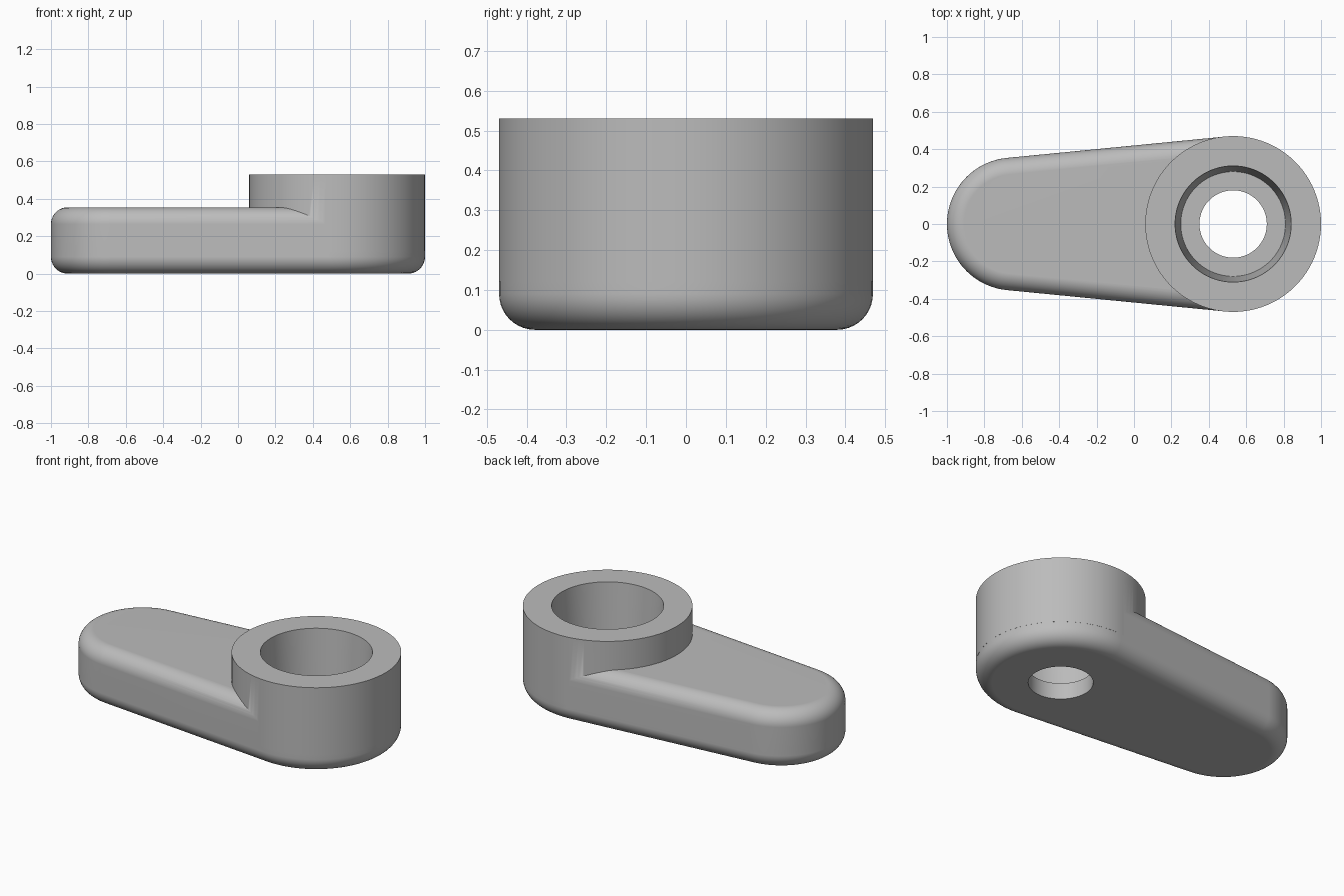
import bpy, bmesh, math

cube = bpy.data.objects.get("Cube")
if cube:
    bpy.data.objects.remove(cube)

SEG = 96
BIG_X, BIG_R = 0.53, 0.47
TIP_X, TIP_R = -0.645, 0.355
ARM_H, ROUND = 0.355, 0.09

grey = bpy.data.materials.new("plain grey")
grey.use_nodes = True
grey.diffuse_color = (0.5, 0.5, 0.5, 1)
grey.node_tree.nodes["Principled BSDF"].inputs["Base Color"].default_value = (0.5, 0.5, 0.5, 1)


def loft(name, rings):
    """Skin a closed solid through stacked outlines with equal point counts."""
    bm = bmesh.new()
    loops = [[bm.verts.new(p) for p in ring] for ring in rings]
    for a, b in zip(loops, loops[1:]):
        for i in range(len(a)):
            j = (i + 1) % len(a)
            bm.faces.new((a[i], a[j], b[j], b[i]))
    bm.faces.new(loops[0][::-1])
    bm.faces.new(loops[-1])
    bmesh.ops.recalc_face_normals(bm, faces=bm.faces)
    mesh = bpy.data.meshes.new(name)
    bm.to_mesh(mesh)
    bm.free()
    mesh.materials.append(grey)
    obj = bpy.data.objects.new(name, mesh)
    bpy.context.collection.objects.link(obj)
    return obj


def circle(r, z):
    turn = math.tau / SEG
    return [(BIG_X + r * math.cos(i * turn), r * math.sin(i * turn), z) for i in range(SEG)]


def arm_outline(inset, z):
    """Two end arcs joined by their common tangents."""
    big, tip = BIG_R - 0.0005 - inset, TIP_R - inset
    tangent = math.pi / 2 + math.asin((BIG_R - TIP_R) / (BIG_X - TIP_X))
    tangent = math.pi - tangent
    tangent = math.acos(-(TIP_R - BIG_R) / (TIP_X - BIG_X))
    half = SEG // 2
    pts = []
    for cx, r, start, end in ((BIG_X, big, -tangent, tangent),
                              (TIP_X, tip, tangent, math.tau - tangent)):
        for i in range(half + 1):
            a = start + (end - start) * i / half
            pts.append((cx + r * math.cos(a), r * math.sin(a), z))
    return pts


# Arm with rounded lower and upper edges
steps = [math.pi / 2 * i / 10 for i in range(11)]
lower = [(ROUND * (1 - math.sin(a)), ROUND * (1 - math.cos(a))) for a in steps]
upper = [(d, ARM_H - z) for d, z in reversed(lower)]
body = loft("lever_body", [arm_outline(d, z) for d, z in lower + upper])

# Raised boss, tapered socket and through hole
boss = loft("boss", [circle(BIG_R, 0.12), circle(BIG_R, 0.53)])
socket = loft("socket_cutter", [circle(0.28, 0.1), circle(0.312, 0.55)])
hole = loft("hole_cutter", [circle(0.18, -0.1), circle(0.18, 0.2)])

for tool, mode in ((boss, 'UNION'), (socket, 'DIFFERENCE'), (hole, 'DIFFERENCE')):
    mod = body.modifiers.new(tool.name, 'BOOLEAN')
    mod.operation = mode
    mod.solver = 'EXACT'
    mod.object = tool

# Bake the cuts, drop the helpers and shade
bpy.context.view_layer.update()
graph = bpy.context.evaluated_depsgraph_get()
result = bpy.data.meshes.new_from_object(body.evaluated_get(graph))
body.modifiers.clear()
body.data = result
for tool in (boss, socket, hole):
    bpy.data.objects.remove(tool)

bpy.ops.object.select_all(action='DESELECT')
body.select_set(True)
bpy.context.view_layer.objects.active = body
bpy.ops.object.shade_smooth_by_angle(angle=math.radians(30))
weighted = body.modifiers.new("even_shading", 'WEIGHTED_NORMAL')
weighted.keep_sharp = True
